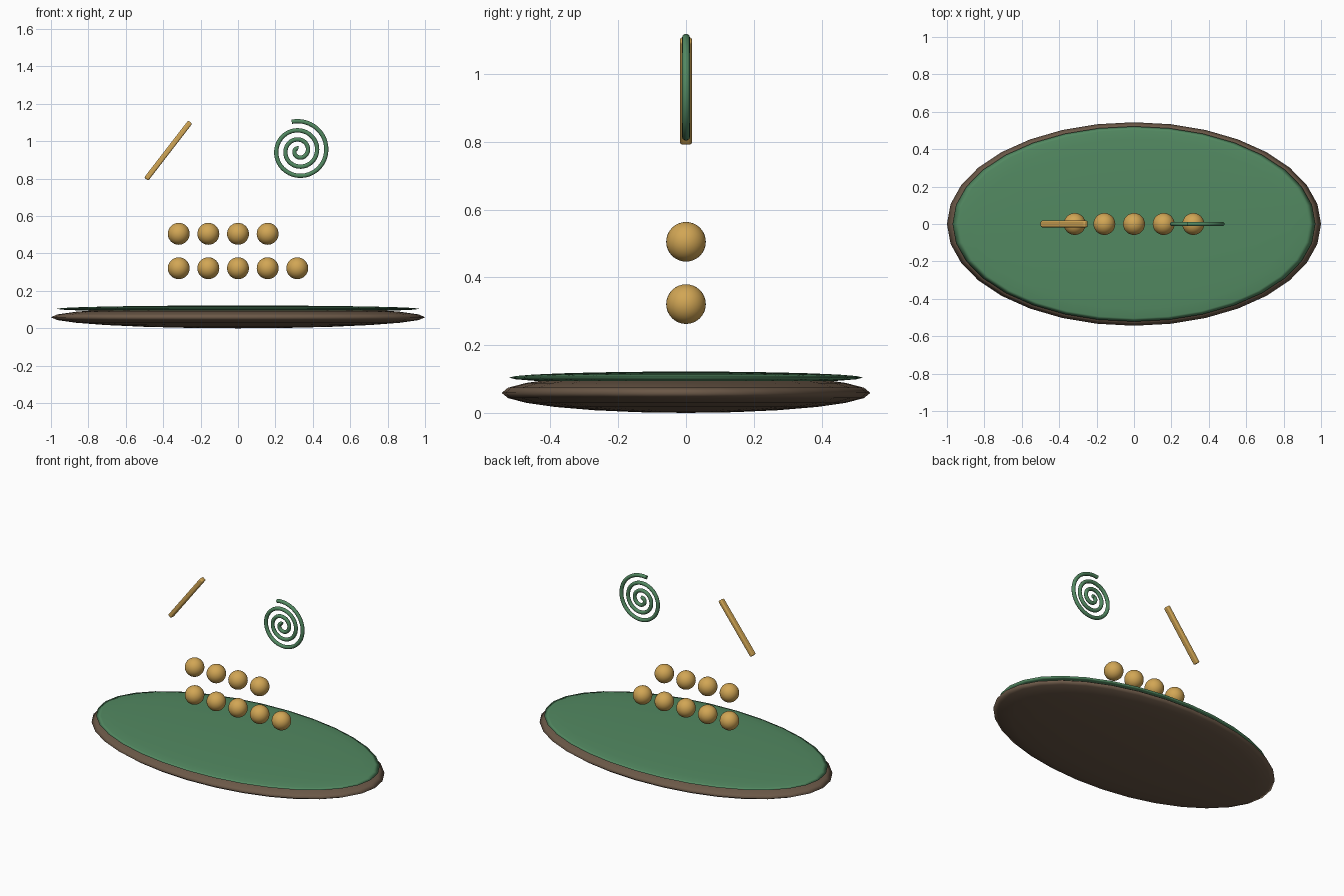
import bpy
from math import sin, cos, radians, pi, atan2

if "Cube" in bpy.data.objects:
    bpy.data.objects.remove(bpy.data.objects["Cube"])


def material(name, rgb):
    m = bpy.data.materials.new(name)
    m.diffuse_color = (*rgb, 1)
    m.use_nodes = True
    m.node_tree.nodes["Principled BSDF"].inputs["Base Color"].default_value = m.diffuse_color
    return m


GREEN = material("green", (0.085, 0.25, 0.12))
GOLD = material("gold", (0.64, 0.38, 0.09))
BROWN = material("brown", (0.15, 0.10, 0.065))


def ellipsoid(name, loc, radii, mat, segments=32, rings=12):
    bpy.ops.mesh.primitive_uv_sphere_add(segments=segments, ring_count=rings,
                                         radius=1, location=loc)
    ob = bpy.context.object
    ob.name = name
    ob.scale = radii
    ob.data.materials.append(mat)
    bpy.ops.object.transform_apply(location=False, rotation=False, scale=True)
    bpy.ops.object.shade_smooth()
    return ob


# Flattened oval base and its thinner top layer
ellipsoid("base", (0, 0, 0.059), (1.0, 0.544, 0.059), BROWN)
ellipsoid("base_top", (0, 0, 0.104), (0.97, 0.522, 0.018), GREEN)

# Two floating rows of counting beads
for row, (z, count) in enumerate([(0.321, 5), (0.505, 4)]):
    for i in range(count):
        ellipsoid(f"bead_{row + 1}_{i + 1}", (-0.317 + 0.1585 * i, 0, z),
                  (0.0585, 0.0585, 0.0585), GOLD, 32, 16)

# Slanted bar with softened edges
bpy.ops.mesh.primitive_cube_add(size=1, location=(-0.373, 0, 0.95),
                                rotation=(0, -atan2(0.57, 0.44), 0))
bar = bpy.context.object
bar.name = "slanted_bar"
bar.scale = (0.386, 0.036, 0.028)
bpy.ops.object.transform_apply(location=False, rotation=False, scale=True)
bar.data.materials.append(GOLD)
bevel = bar.modifiers.new("bevel", 'BEVEL')
bevel.width = 0.008
bevel.segments = 3
bpy.ops.object.shade_smooth_by_angle()

# Upright spiral tube
curve = bpy.data.curves.new("spiral", 'CURVE')
curve.dimensions = '3D'
curve.bevel_depth = 0.012
curve.bevel_resolution = 3
curve.use_fill_caps = True
spline = curve.splines.new('POLY')
steps, turns, start = 150, 3, radians(104)
spline.points.add(steps)
for i, p in enumerate(spline.points):
    t = i / steps
    a = start + t * turns * 2 * pi
    r = 0.013 + 0.147 * t
    p.co = (0.326 + r * cos(a), 0, 0.949 + r * sin(a), 1)
curve.materials.append(GREEN)
spiral = bpy.data.objects.new("spiral", curve)
bpy.context.collection.objects.link(spiral)
